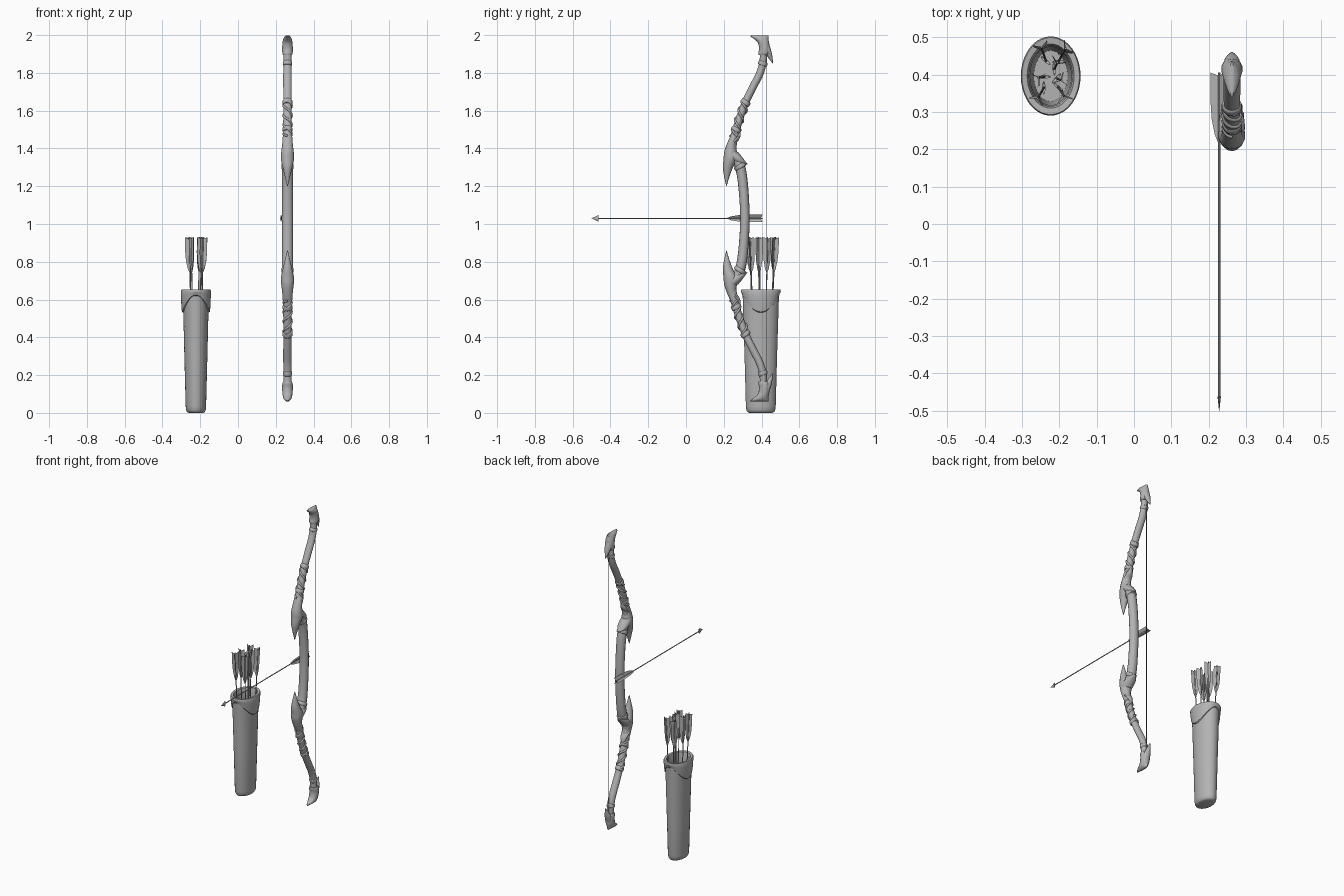
import bpy, bmesh, math
from mathutils import Vector, Matrix

if "Cube" in bpy.data.objects:
    bpy.data.objects.remove(bpy.data.objects["Cube"], do_unlink=True)

grey = bpy.data.materials.new("plain grey")
grey.use_nodes = True
grey.diffuse_color = (0.45, 0.45, 0.45, 1)
grey.node_tree.nodes["Principled BSDF"].inputs["Base Color"].default_value = grey.diffuse_color

BOW = Vector((0.262, 0, 1.03))        # bow centre, limbs mirror about it
QUIVER = Vector((-0.223, 0.396, 0))


def finish(bm, name, loc=(0, 0, 0), mirror=False, angle=40):
    bmesh.ops.recalc_face_normals(bm, faces=bm.faces)
    mesh = bpy.data.meshes.new(name)
    bm.to_mesh(mesh)
    bm.free()
    mesh.materials.append(grey)
    ob = bpy.data.objects.new(name, mesh)
    ob.location = loc
    bpy.context.collection.objects.link(ob)
    bpy.ops.object.select_all(action='DESELECT')
    ob.select_set(True)
    bpy.context.view_layer.objects.active = ob
    bpy.ops.object.shade_smooth_by_angle(angle=math.radians(angle))
    if mirror:
        mod = ob.modifiers.new("Mirror", 'MIRROR')
        mod.use_axis = (False, False, True)
        mod.use_mirror_merge = False
    return ob


def skin(bm, rings, caps=(True, True)):
    rows = [[bm.verts.new(p) for p in ring] for ring in rings]
    n = len(rows[0])
    for a, b in zip(rows, rows[1:]):
        for i in range(n):
            j = (i + 1) % n
            bm.faces.new((a[i], a[j], b[j], b[i]))
    for row, wanted in zip((rows[0], rows[-1]), caps):
        if wanted:
            bm.faces.new(row)


def smooth(pts, steps=4):
    """Catmull-Rom through rows of numbers."""
    p = [Vector(q) for q in pts]
    p = [p[0]] + p + [p[-1]]
    out = []
    for a, b, c, d in zip(p, p[1:], p[2:], p[3:]):
        for k in range(steps):
            t = k / steps
            out.append(0.5 * (2 * b + (c - a) * t + (2 * a - 5 * b + 4 * c - d) * t * t
                              + (3 * b - a - 3 * c + d) * t ** 3))
    return out + [p[-1]]


def limb_part(name, pts, level=False, mirror=True, seg=14):
    """Elliptical tube in the bow plane; rows are y, height, depth radius, width radius."""
    pts = smooth(pts)
    rings = []
    for i, p in enumerate(pts):
        t = pts[min(i + 1, len(pts) - 1)] - pts[max(i - 1, 0)]
        n = Vector((1, 0)) if level else Vector((t[1], -t[0])).normalized()
        rd, rw = max(p[2], 0.001), max(p[3], 0.001)
        ring = []
        for k in range(seg):
            a = 2 * math.pi * k / seg
            ring.append((rw * math.sin(a), p[0] + n.x * rd * math.cos(a), p[1] + n.y * rd * math.cos(a)))
        rings.append(ring)
    bm = bmesh.new()
    skin(bm, rings)
    return finish(bm, name, BOW, mirror)


# Bow: grip and limbs
limb_part("bow_grip", [(.255, .34, .024, .026), (.284, .28, .027, .03), (.302, .18, .026, .029),
                       (.312, 0, .025, .029), (.302, -.18, .026, .029), (.284, -.28, .027, .03),
                       (.255, -.34, .024, .026)], mirror=False)
limb = [(.24, .36, .024, .025), (.255, .43, .021, .024), (.281, .52, .02, .023), (.315, .613, .02, .022),
        (.352, .69, .02, .023), (.39, .765, .02, .023), (.408, .83, .019, .022), (.408, .9, .018, .02)]
limb_part("bow_limb", limb)

# Bow: collars on the limbs and grip
for name, y, h, dy, r in (("limb_collar", .315, .613, .006, .026), ("grip_collar", .286, .275, -.006, .033),
                          ("tip_collar", .406, .82, .003, .024), ("guard_collar", .266, .47, .005, .026)):
    limb_part(name, [(y - dy, h - .012, r * .8, r * .8), (y - dy / 2, h - .007, r, r),
                     (y + dy / 2, h + .007, r, r), (y + dy, h + .012, r * .8, r * .8)])

# Bow: spiked guards with a rear prong and a leaf
limb_part("guard_spike", [(.214, .17, .001, .002), (.216, .22, .014, .014), (.222, .27, .027, .026),
                          (.236, .315, .037, .036), (.236, .35, .034, .034), (.24, .39, .025, .029),
                          (.253, .43, .021, .026), (.27, .48, .012, .018)], level=True)
limb_part("guard_prong", [(.235, .345, .028, .034), (.27, .318, .026, .035), (.3, .298, .015, .026),
                          (.325, .287, .001, .002)])
limb_part("guard_leaf", [(.23, .37, .018, .028), (.255, .405, .015, .027), (.278, .435, .01, .018),
                         (.288, .47, .001, .002)])

# Bow: horn tips
limb_part("tip_cap", [(.41, .865, .026, .024), (.413, .875, .03, .028), (.415, .9, .028, .029),
                      (.41, .93, .03, .027), (.398, .95, .038, .023), (.39, .962, .047, .016),
                      (.388, .969, .048, .006)], level=True)
limb_part("tip_hook", [(.425, .91, .018, .022), (.438, .875, .016, .02), (.45, .845, .009, .011),
                       (.46, .82, .001, .002)])
limb_part("string_knot", [(.4, .8, .006, .006), (.418, .808, .008, .008), (.43, .815, .005, .005)])


def cord(name, pts, radius):
    curve = bpy.data.curves.new(name, 'CURVE')
    curve.dimensions = '3D'
    curve.bevel_depth = radius
    curve.bevel_resolution = 2
    curve.use_fill_caps = True
    line = curve.splines.new('POLY')
    line.points.add(len(pts) - 1)
    for point, p in zip(line.points, pts):
        point.co = (*p, 1)
    curve.materials.append(grey)
    ob = bpy.data.objects.new(name, curve)
    ob.location = BOW
    bpy.context.collection.objects.link(ob)


# Bow: vines wound round the limbs, and the string
core = smooth(limb[1:4], 20)
for side, label in ((1, "upper"), (-1, "lower")):
    for phase in (0, math.pi):
        pts = []
        for i, p in enumerate(core):
            a = phase + 4 * math.pi * i / (len(core) - 1)
            pts.append((.022 * math.sin(a), p[0] + .021 * math.cos(a), side * (p[1] - .006 * math.cos(a))))
        cord(label + "_vine", pts, .006)
cord("bow_string", [(0, .428, -.85), (0, .428, .85)], .0016)


# Arrows: nock end at the local origin, shaft running down local -z
def arrow(name, nock, direction, length, spin=0):
    bm = bmesh.new()

    def disc(r, z, flat=1):
        return [(flat * r * math.cos(k * math.pi / 4), r * math.sin(k * math.pi / 4), z) for k in range(8)]

    skin(bm, [disc(.003, 0), disc(.003, -length + .03)])
    skin(bm, [disc(.004, -length + .034, .6), disc(.018, -length + .038, .25), disc(.0005, -length)])
    for k in range(3):
        a = math.pi + k * math.tau / 3
        shape = [(.002, -.19), (.012, -.165), (.02, -.125), (.023, -.08), (.023, 0), (.002, -.008)]
        bm.faces.new([bm.verts.new((r * math.cos(a), r * math.sin(a), z)) for r, z in shape])
    turn = Vector((0, 0, 1)).rotation_difference(Vector(direction)).to_matrix().to_4x4()
    bm.transform(turn @ Matrix.Rotation(spin, 4, 'Z'))
    finish(bm, name, nock)


arrow("nocked_arrow", (.228, .405, 1.03), (0, 1, 0), .905)
nocks = [(-.035, -.06), (.038, -.057), (-.033, -.005), (.03, -.012), (.018, .036), (-.025, .078), (.04, .074)]
for i, (x, y) in enumerate(nocks):
    lean = Vector((x * .5, y * .5, .84))
    arrow("quiver_arrow", QUIVER + Vector((x, y, .93)), lean.normalized(), .84, i * .8)


# Quiver: stacked ellipses; rows are z, x radius, y radius, scallop depth
def stack(name, rows, caps, seg=40):
    rings = []
    for z, rx, ry, dip in rows:
        angles = [math.tau * k / seg for k in range(seg)]
        rings.append([(rx * math.cos(a), ry * math.sin(a), z - dip * math.cos(2 * a)) for a in angles])
    bm = bmesh.new()
    skin(bm, rings, caps)
    finish(bm, name, QUIVER)


stack("quiver_body", [(0, .038, .06, 0), (.004, .046, .07, 0), (.014, .052, .076, 0), (.035, .054, .079, 0),
                      (.3, .061, .086, 0), (.55, .067, .094, 0), (.62, .069, .096, 0)], (True, False))
stack("quiver_collar", [(.575, .066, .092, .045), (.58, .074, .099, .045), (.592, .076, .101, .042),
                        (.625, .079, .104, .012), (.645, .08, .106, 0), (.652, .077, .103, 0),
                        (.65, .063, .086, 0), (.635, .058, .081, 0), (.58, .055, .078, 0),
                        (.1, .045, .068, 0)], (False, True))
